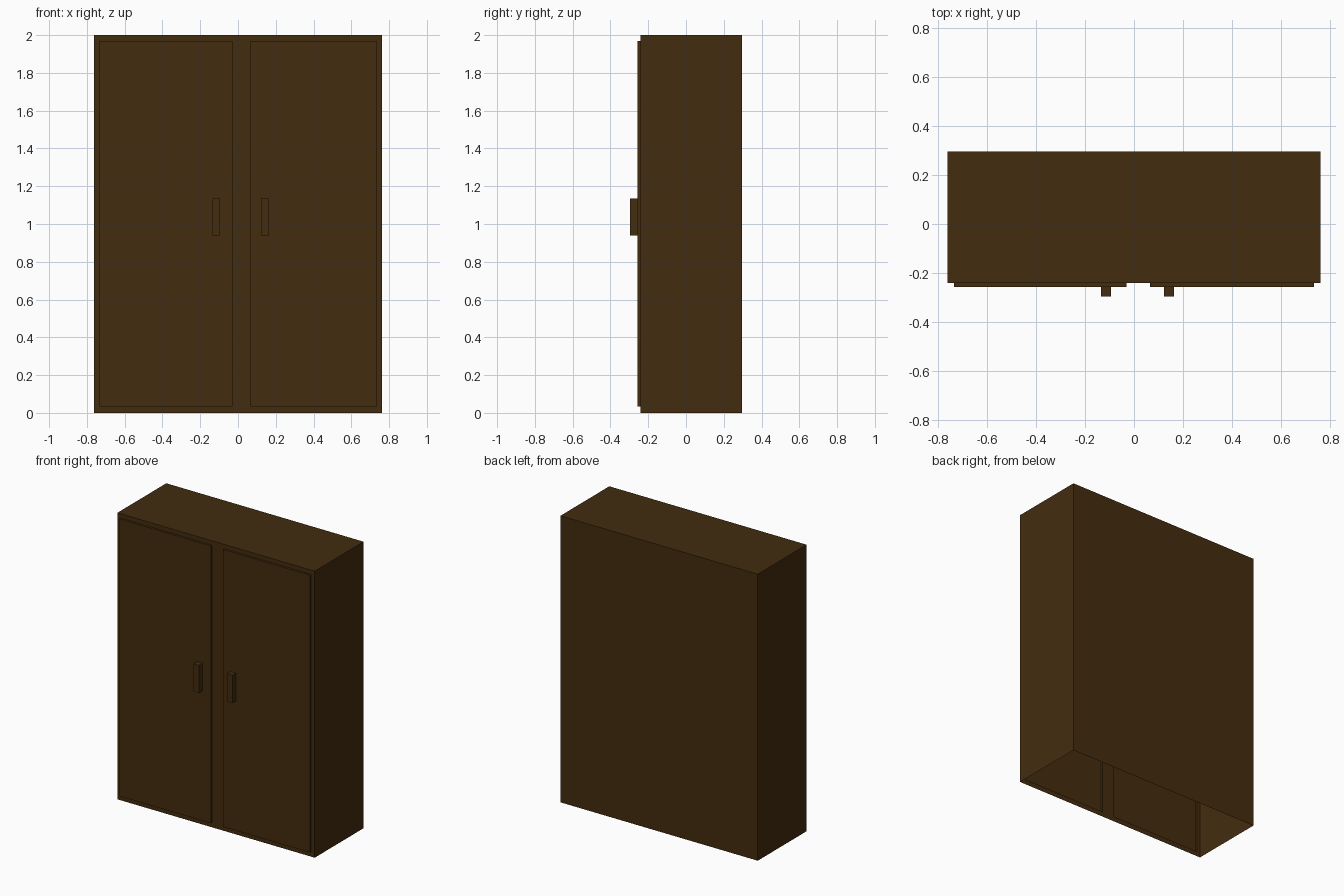
import bpy, bmesh
from mathutils import Vector

if "Cube" in bpy.data.objects:
    bpy.data.objects.remove(bpy.data.objects["Cube"])

# One dark wood colour throughout
wood = bpy.data.materials.new("dark brown wood")
wood.diffuse_color = (0.056, 0.0255, 0.0046, 1)
wood.use_nodes = True
wood.node_tree.nodes["Principled BSDF"].inputs["Base Color"].default_value = wood.diffuse_color

FRONT, DOOR_FRONT, HANDLE_FRONT, BACK = -0.242, -0.257, -0.297, 0.297
HALF_W, HEIGHT = 0.762, 2.0
DOOR_Z = (0.035, 1.97)
DOORS = {"left": (-0.735, -0.03), "right": (0.065, 0.735)}
HANDLES = {"left": (-0.135, -0.095), "right": (0.122, 0.164)}


def finish(bm, name):
    mesh = bpy.data.meshes.new(name)
    bm.to_mesh(mesh)
    bm.free()
    mesh.materials.append(wood)
    obj = bpy.data.objects.new(name, mesh)
    bpy.context.collection.objects.link(obj)
    return obj


def open_box(xs, ys, zs, open_dirs):
    """Thin-walled box with the sides facing open_dirs removed."""
    bm = bmesh.new()
    bmesh.ops.create_cube(bm, size=1)
    bm.normal_update()
    gone = [f for f in bm.faces
            if any(f.normal.dot(Vector(d)) > 0.9 for d in open_dirs)]
    bmesh.ops.delete(bm, geom=gone, context='FACES')
    for v in bm.verts:
        v.co = [r[0] if c < 0 else r[1] for c, r in zip(v.co, (xs, ys, zs))]
    return bm


# Cabinet shell: open underneath, front wall is a frame around two door openings
bm = open_box((-HALF_W, HALF_W), (FRONT, BACK), (0, HEIGHT),
              [(0, 0, -1), (0, -1, 0)])
xs = [-HALF_W, *DOORS["left"], *DOORS["right"], HALF_W]
zs = [0, *DOOR_Z, HEIGHT]
for i in range(5):
    for j in range(3):
        if j == 1 and i in (1, 3):
            continue
        corners = [(xs[i], zs[j]), (xs[i + 1], zs[j]),
                   (xs[i + 1], zs[j + 1]), (xs[i], zs[j + 1])]
        bm.faces.new([bm.verts.new((x, FRONT, z)) for x, z in corners])
bmesh.ops.remove_doubles(bm, verts=bm.verts, dist=0.0001)
finish(bm, "cabinet_shell")

# Doors stand proud of the frame and are hollow behind; handles sit on them
for side in DOORS:
    finish(open_box(DOORS[side], (DOOR_FRONT, FRONT), DOOR_Z, [(0, 1, 0)]),
           side + "_door")
    finish(open_box(HANDLES[side], (HANDLE_FRONT, DOOR_FRONT), (0.94, 1.135),
                    [(0, 1, 0)]), side + "_handle")
